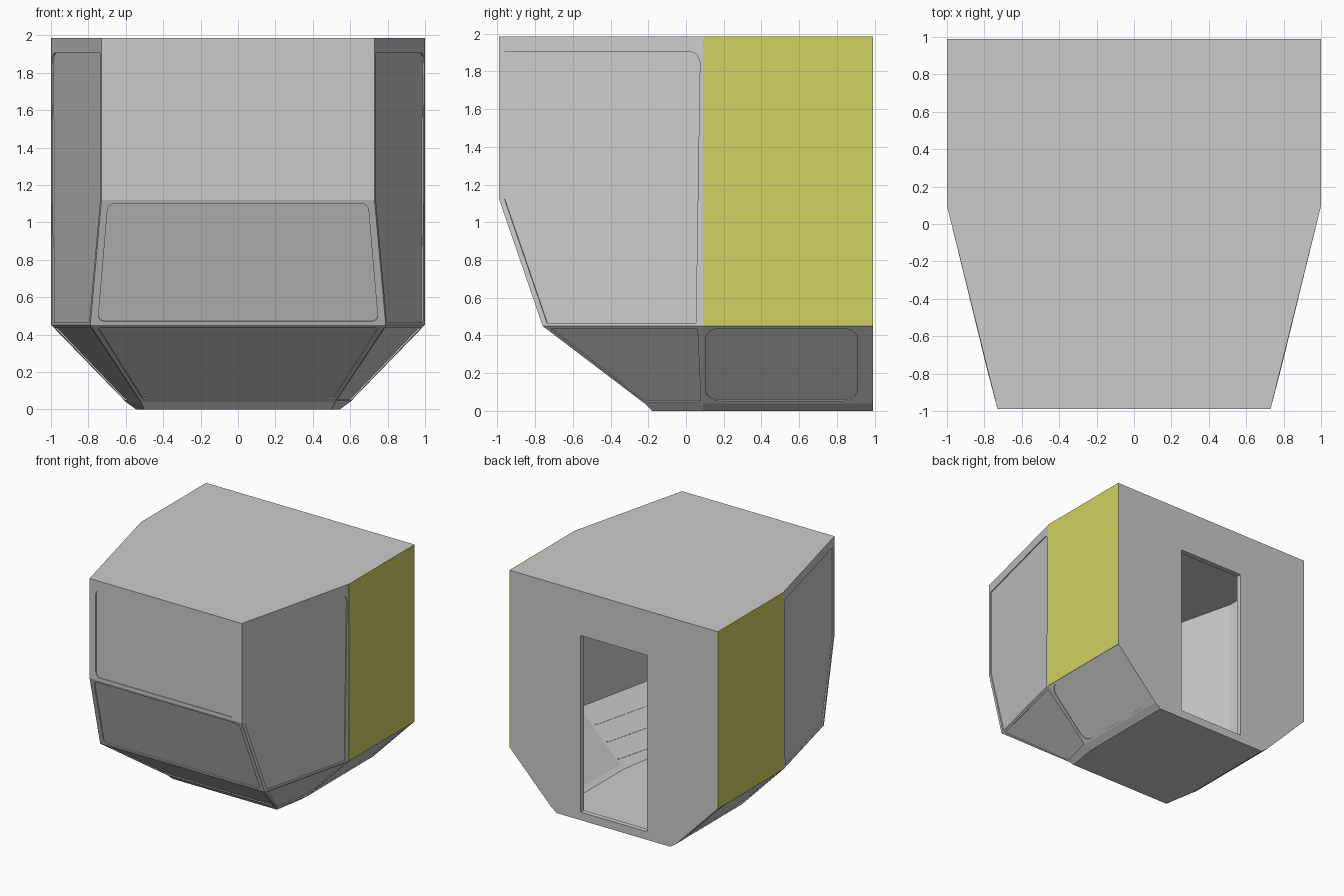
import bpy, bmesh
from mathutils import Vector

if "Cube" in bpy.data.objects:
    bpy.data.objects.remove(bpy.data.objects["Cube"])

W = 0.998
# Right-hand outline of the hull at each height: front corner, side corner, back corner
RINGS = [
    (1.985, (.73, -.99), (W, .09), (W, .99)),
    (1.12, (.73, -.99), (W, .09), (W, .99)),
    (.45, (.79, -.76), (W, .09), (W, .99)),
    (.04, (.52, -.22), (.60, .09), (.60, .99)),
    (0, (.50, -.18), (.545, .09), (.545, .99)),
]


def finish(bm, name):
    bmesh.ops.recalc_face_normals(bm, faces=bm.faces)
    me = bpy.data.meshes.new(name)
    bm.to_mesh(me)
    bm.free()
    ob = bpy.data.objects.new(name, me)
    bpy.context.collection.objects.link(ob)
    return ob


def pt(level, i, side=1):
    x, y = RINGS[level][i + 1]
    return Vector((x * side, y, RINGS[level][0]))


def prism(bm, quad, u0, u1, v0, v1, r, lo, hi):
    """Round-cornered slab lying on part of a quad, offset lo..hi along its outward normal."""
    a, b, c, d = quad
    at = lambda u, v: a.lerp(b, u).lerp(d.lerp(c, u), v)
    n = (c - a).cross(d - b).normalized()
    if n.dot((a + b + c + d) / 4 - Vector((0, 0, 1))) < 0:
        n = -n
    corners = [at(u0, v0), at(u1, v0), at(u1, v1), at(u0, v1)]
    loop = []
    for i, p in enumerate(corners):
        if r == 0:
            loop.append(p)
            continue
        s = p + (corners[i - 1] - p).normalized() * r
        e = p + (corners[(i + 1) % 4] - p).normalized() * r
        for k in range(6):
            t = k / 5
            loop.append(s * (1 - t) ** 2 + p * 2 * t * (1 - t) + e * t * t)
    lower = [bm.verts.new(p + n * lo) for p in loop]
    upper = [bm.verts.new(p + n * hi) for p in loop]
    bm.faces.new(lower[::-1])
    bm.faces.new(upper)
    for i in range(len(loop)):
        j = (i + 1) % len(loop)
        bm.faces.new((lower[i], lower[j], upper[j], upper[i]))


def box(bm, lo, hi):
    vs = bmesh.ops.create_cube(bm, size=1)["verts"]
    lo, hi = Vector(lo), Vector(hi)
    for v in vs:
        v.co = Vector([(lo[i] + hi[i]) / 2 + v.co[i] * (hi[i] - lo[i]) for i in range(3)])


# Cabin hull: faceted rings, hollowed into a thin shell
bm = bmesh.new()
rings = []
for level in range(len(RINGS)):
    pts = [pt(level, i) for i in range(3)] + [pt(level, i, -1) for i in (2, 1, 0)]
    rings.append([bm.verts.new(p) for p in pts])
for up, dn in zip(rings, rings[1:]):
    for i in range(6):
        # the tall front-quarter walls are planar, so they stay simple quads
        j = (i + 1) % 6
        bm.faces.new((up[i], up[j], dn[j], dn[i]))
bm.faces.new(rings[0])
bm.faces.new(rings[-1][::-1])
hull = finish(bm, "cabin_hull")
shell = hull.modifiers.new("shell", "SOLIDIFY")
shell.thickness = .045
shell.offset = -1
shell.use_even_offset = True

# Cutter: shallow recesses for the window panes
D = .008
bm = bmesh.new()
for front_levels, uv, r in [((0, 1), (.04, .96, .09, .97), .05),
                            ((1, 2), (.025, .975, .03, .97), .04),
                            ((2, 3), (.02, .98, .03, .97), .03)]:
    t, b = front_levels
    prism(bm, (pt(t, 0, -1), pt(t, 0), pt(b, 0), pt(b, 0, -1)), *uv, r, -D, .03)
for s in (1, -1):
    lower_front = (pt(2, 0, s), pt(2, 1, s), pt(3, 1, s), pt(3, 0, s))
    lower_back = (pt(2, 1, s), pt(2, 2, s), pt(3, 2, s), pt(3, 1, s))
    prism(bm, lower_front, .03, .965, .03, .98, .015, -D, .03)
    prism(bm, lower_back, .015, .91, .03, .97, .09, -D, .03)
pane_cutter = finish(bm, "pane_cutter")

# Cutter: tall side windows whose lower front corner follows the raked nose
bm = bmesh.new()
for s in (1, -1):
    top = (pt(0, 0, s), pt(0, 1, s))
    along = top[1] - top[0]
    n = Vector((-along.y, along.x, 0)).normalized()
    if n.x * s < 0:
        n = -n
    outline = [(.025, 1.905), (.94, 1.905), (.97, 1.89), (.985, 1.85),
               (.965, .465), (.235, .465), (.025, 1.125)]
    rows = []
    for off in (-D, .03):
        rows.append([bm.verts.new(Vector((top[0].x + along.x * u, top[0].y + along.y * u, z)) + n * off)
                     for u, z in outline])
    bm.faces.new(rows[0][::-1])
    bm.faces.new(rows[1])
    for i in range(len(outline)):
        j = (i + 1) % len(outline)
        bm.faces.new((rows[0][i], rows[0][j], rows[1][j], rows[1][i]))
side_cutter = finish(bm, "side_window_cutter")

# Cutter: rear doorway
bm = bmesh.new()
box(bm, (-.317, .85, .07), (.317, 1.1, 1.6))
door_cutter = finish(bm, "doorway_cutter")

for cutter in (door_cutter, pane_cutter, side_cutter):
    mod = hull.modifiers.new(cutter.name, "BOOLEAN")
    mod.object = cutter
    mod.solver = "EXACT"
    cutter.hide_render = True
    cutter.hide_viewport = False
    cutter.display_type = "WIRE"

# Yellow side panels
yellow = bpy.data.materials.new("yellow_paint")
yellow.diffuse_color = (.62, .64, .12, 1)
yellow.use_nodes = True
yellow.node_tree.nodes["Principled BSDF"].inputs["Base Color"].default_value = yellow.diffuse_color
for s, side in ((1, "right"), (-1, "left")):
    bm = bmesh.new()
    x0, x1 = sorted((s * .99, s * 1.0))
    box(bm, (x0, .09, .45), (x1, .99, 1.985))
    panel = finish(bm, side + "_side_panel")
    panel.data.materials.append(yellow)

# Slim ribs on the inside of the lower front quarters
bm = bmesh.new()
for s in (1, -1):
    quad = (pt(2, 0, s), pt(2, 1, s), pt(3, 1, s), pt(3, 0, s))
    for v in (.33, .62, .9):
        prism(bm, quad, .08, .95, v, v + .02, 0, -.052, -.04)
finish(bm, "inner_ribs")
